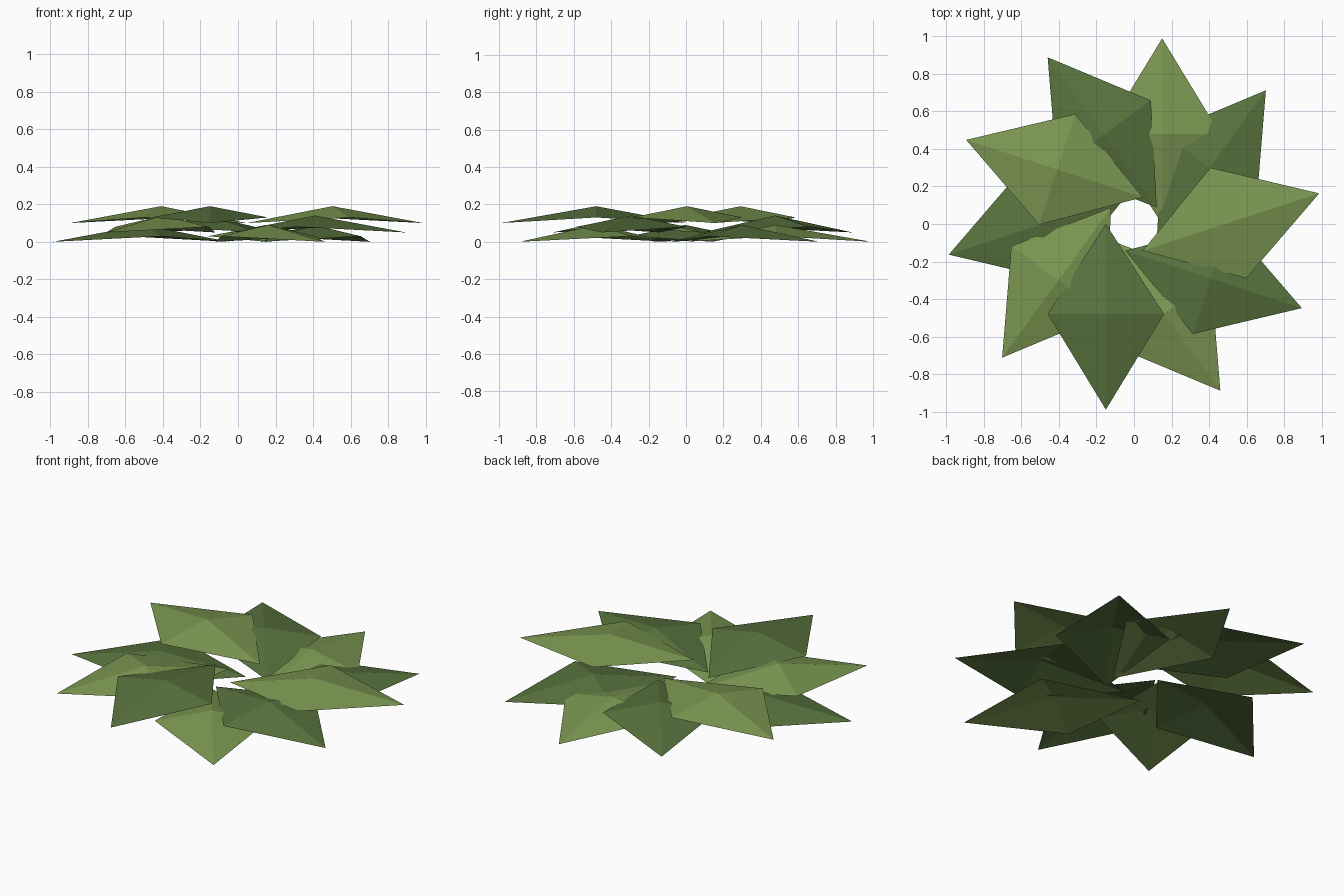
import bpy, bmesh, math
from mathutils import Matrix

if "Cube" in bpy.data.objects:
    bpy.data.objects.remove(bpy.data.objects["Cube"])


def material(name, rgb):
    m = bpy.data.materials.new(name)
    m.diffuse_color = (*rgb, 1.0)
    m.use_nodes = True
    m.node_tree.nodes["Principled BSDF"].inputs["Base Color"].default_value = m.diffuse_color
    return m


light = material("light_green", (0.198, 0.309, 0.084))
dark = material("dark_green", (0.098, 0.171, 0.048))

COUNT = 10
OFFSET = -0.15        # sideways shift that opens the centre hole
LENGTH = 0.99
HALF_WIDTH = 0.31
PEAK = 0.09
SIDE_LIFT = 0.03
LEVEL_STEP = 0.05


def leaf(index):
    # Folded diamond leaf: inner end, two lifted sides, outer tip, raised centre
    bm = bmesh.new()
    mid = LENGTH * 0.485
    rim = [bm.verts.new(p) for p in (
        (0, OFFSET, 0),
        (mid, OFFSET - HALF_WIDTH, SIDE_LIFT),
        (LENGTH, OFFSET, 0),
        (mid, OFFSET + HALF_WIDTH, SIDE_LIFT))]
    centre = bm.verts.new((mid, OFFSET, PEAK))
    for k in range(4):
        bm.faces.new((rim[k], rim[(k + 1) % 4], centre))

    # Turn into place; leaves cycle through three stacked levels
    turn = Matrix.Rotation(math.radians(90) + index * math.tau / COUNT, 4, 'Z')
    lift = Matrix.Translation((0, 0, LEVEL_STEP * (index % 3)))
    bm.transform(lift @ turn)

    name = f"leaf_{index + 1}"
    mesh = bpy.data.meshes.new(name)
    bm.to_mesh(mesh)
    bm.free()
    mesh.materials.append(dark if index % 2 else light)
    bpy.context.collection.objects.link(bpy.data.objects.new(name, mesh))


# Rosette of alternating light and dark leaves
for i in range(COUNT):
    leaf(i)
